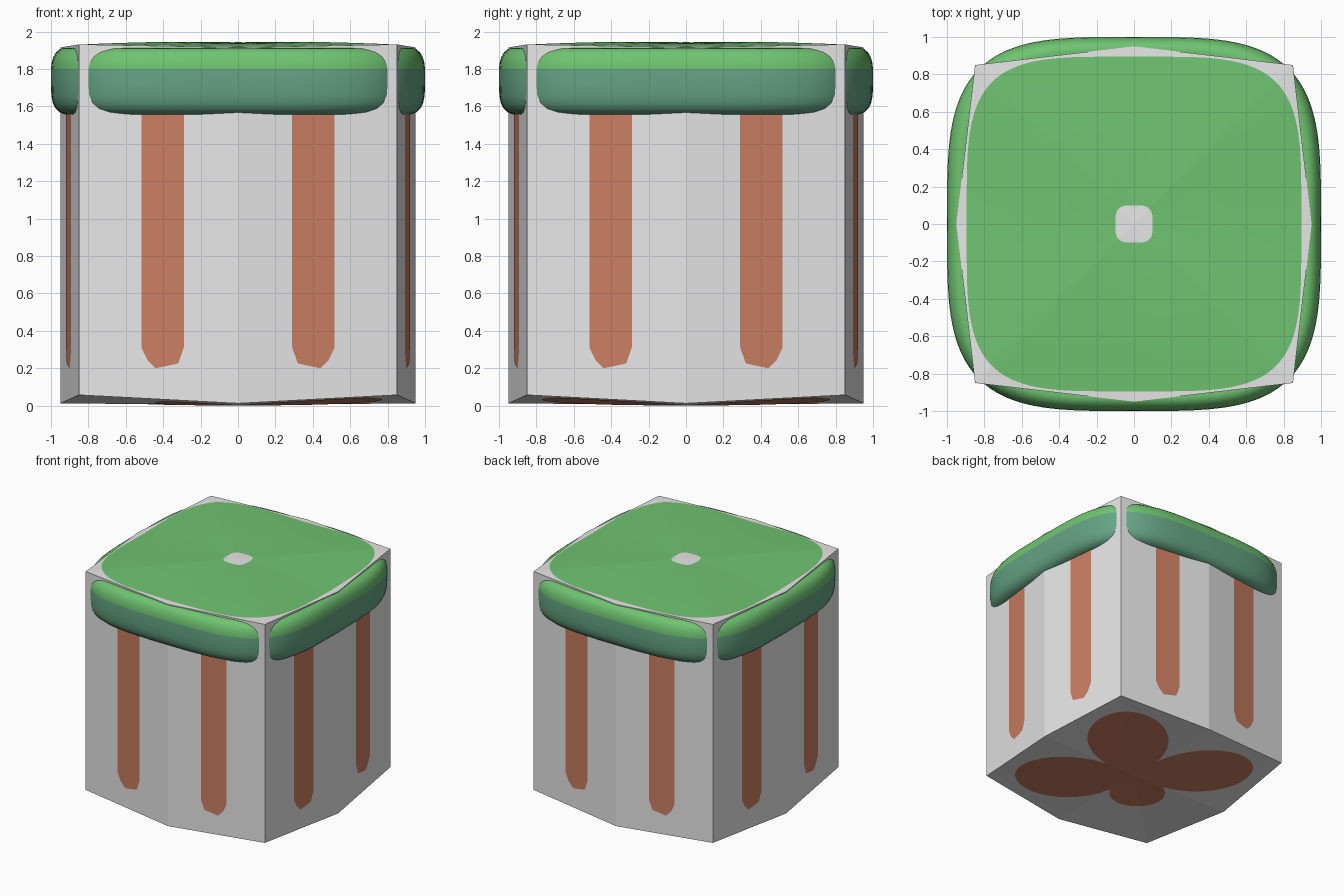
import bpy, bmesh, math

if "Cube" in bpy.data.objects:
    bpy.data.objects.remove(bpy.data.objects["Cube"])


def material(name, col):
    m = bpy.data.materials.new(name)
    m.diffuse_color = (*col, 1)
    m.use_nodes = True
    m.node_tree.nodes["Principled BSDF"].inputs["Base Color"].default_value = m.diffuse_color
    return m


GREY = material("light grey", (0.8, 0.8, 0.8))
GREEN = material("leaf green", (0.16, 0.55, 0.165))
TEAL = material("dark teal green", (0.13, 0.37, 0.23))
BROWN = material("terracotta brown", (0.6, 0.21, 0.125))

MID, CORNER = 0.95, 0.85            # block plan: edge midpoints and corners
TOP = (1.943, 1.915, 1.931)         # heights at centre, edge midpoint, corner
BOTTOM = (0.004, 0.012, 0.057)


def make(name, verts, faces, mats, smooth=False):
    me = bpy.data.meshes.new(name)
    me.from_pydata(verts, [], faces)
    for m in mats:
        me.materials.append(m)
    ob = bpy.data.objects.new(name, me)
    bpy.context.collection.objects.link(ob)
    for p in me.polygons:
        p.use_smooth = smooth
    return ob


def height(x, y, levels):
    """Height of the faceted block end at x, y."""
    a, b = max(abs(x), abs(y)), min(abs(x), abs(y))
    c, m, k = levels
    return c + (a - b) / MID * (m - c) + b / CORNER * (k - c)


def superellipse(s, n, count=96):
    pts = []
    for i in range(count):
        t = 2 * math.pi * i / count
        c, d = math.cos(t), math.sin(t)
        pts.append((s * math.copysign(abs(c) ** (2 / n), c),
                    s * math.copysign(abs(d) ** (2 / n), d)))
    return pts


def loft_faces(rings, count):
    return [(r * count + i, r * count + (i + 1) % count,
             (r + 1) * count + (i + 1) % count, (r + 1) * count + i)
            for r in range(rings - 1) for i in range(count)]


# Block: eight-sided prism with faceted ends
plan = [(MID, 0), (CORNER, CORNER), (0, MID), (-CORNER, CORNER),
        (-MID, 0), (-CORNER, -CORNER), (0, -MID), (CORNER, -CORNER)]
verts = [(x, y, height(x, y, BOTTOM)) for x, y in plan]
verts += [(x, y, height(x, y, TOP)) for x, y in plan]
verts += [(0, 0, BOTTOM[0]), (0, 0, TOP[0])]
faces = loft_faces(2, 8)
for i in range(8):
    j = (i + 1) % 8
    faces += [(16, j, i), (17, 8 + i, 8 + j)]
make("block", verts, faces, [GREY])

# Rounded green band, teal below and leaf green above
profile = [(0.83, 1.55), (0.90, 1.552), (0.93, 1.558), (0.955, 1.569),
           (0.975, 1.588), (0.99, 1.618), (0.998, 1.66), (1.0, 1.72),
           (1.0, 1.80), (0.996, 1.835), (0.987, 1.865), (0.972, 1.89),
           (0.95, 1.908), (0.93, 1.912), (0.90, 1.909), (0.83, 1.90)]
verts = [(x, y, z) for s, z in profile for x, y in superellipse(s, 3.7)]
band = make("rounded_band", verts, loft_faces(len(profile), 96),
            [TEAL, GREEN], True)
for p in band.data.polygons:
    p.material_index = 1 if p.center.z > 1.80 else 0

# Green top sheet with a small opening in the middle
verts = []
steps = 12
for r in range(steps + 1):
    f = r / steps
    s = 0.895 + (0.10 - 0.895) * f
    lift = 0.002 + 0.005 * math.sin(math.pi * f)
    verts += [(x, y, height(x, y, TOP) + lift)
              for x, y in superellipse(s, 4.2 - 0.8 * f)]
make("top_sheet", verts, loft_faces(steps + 1, 96), [GREEN], True)

# Brown stripes, two on each side
outline = [(0.29, 0.31), (0.32, 0.225), (0.44, 0.20), (0.485, 0.245),
           (0.517, 0.31), (0.517, 1.62), (0.29, 1.62)]
verts, faces = [], []
for q in range(4):
    c, d = round(math.cos(q * math.pi / 2)), round(math.sin(q * math.pi / 2))
    for side in (1, -1):
        base = len(verts)
        for x, z in outline:
            y = -(MID - (MID - CORNER) * x / CORNER) - 0.003
            verts.append((c * x * side - d * y, d * x * side + c * y, z))
        faces.append([base + i for i in range(len(outline))][::side])
make("side_stripes", verts, faces, [BROWN])

# Brown four-lobed patch underneath, one lobe shorter
N, R = 96, 6
verts = []
for r in range(R):
    f = 1 - r / R
    for i in range(N):
        t = 2 * math.pi * i / N
        tip = 0.54 if math.pi < t < 1.5 * math.pi else 0.97
        rad = f * (0.3 + (tip - 0.3) * abs(math.sin(2 * t)) ** 0.9)
        x, y = rad * math.cos(t), rad * math.sin(t)
        verts.append((x, y, height(x, y, BOTTOM) - 0.004))
verts.append((0, 0, 0))
faces = [tuple(reversed(q)) for q in loft_faces(R, N)]
faces += [((R - 1) * N + i, (R - 1) * N + (i + 1) % N, R * N) for i in range(N)]
under = make("underside_patch", verts, faces, [BROWN])

# Face the underside patch downwards
bm = bmesh.new()
bm.from_mesh(under.data)
for f in bm.faces:
    f.normal_update()
    if f.normal.z > 0:
        f.normal_flip()
bm.to_mesh(under.data)
bm.free()
